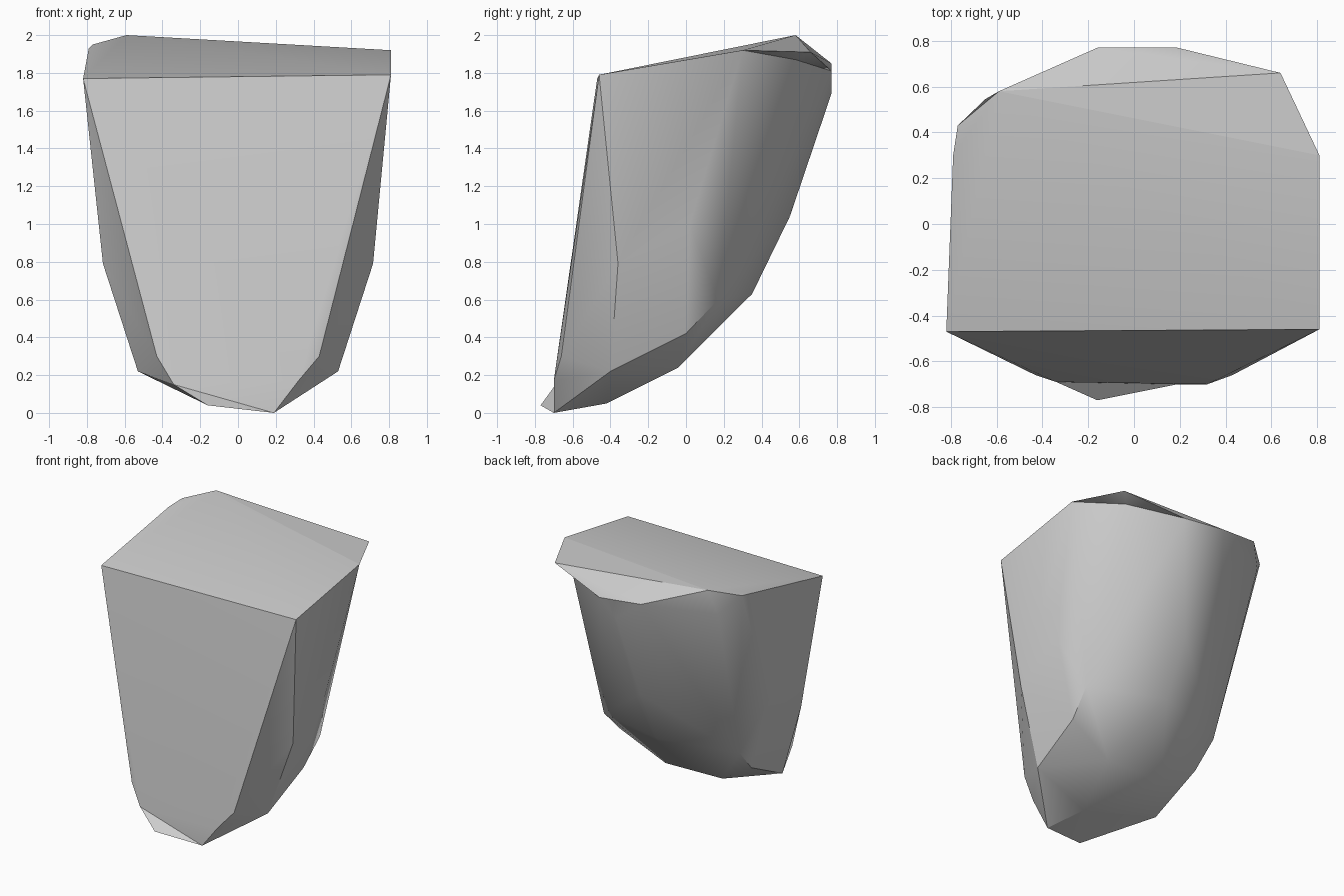
import bpy, bmesh, math
from mathutils import Vector

cube = bpy.data.objects.get("Cube")
if cube:
    bpy.data.objects.remove(cube, do_unlink=True)

# Stone colour
stone = bpy.data.materials.new("stone grey")
stone.use_nodes = True
colour = (0.6, 0.6, 0.6, 1)
stone.diffuse_color = colour
stone.node_tree.nodes["Principled BSDF"].inputs["Base Color"].default_value = colour


def faceted_block(name, points, notch=None):
    """Hull of the corners; notch = (corner triangle, sunken point)."""
    bm = bmesh.new()
    for p in points:
        bm.verts.new(p)
    bmesh.ops.convex_hull(bm, input=bm.verts[:])
    loose = [v for v in bm.verts if not v.link_faces]
    bmesh.ops.delete(bm, geom=loose, context='VERTS')
    if notch:
        corners, sunken = notch
        centre = sum((Vector(c) for c in corners), Vector()) / len(corners)
        face = min(bm.faces, key=lambda f: (f.calc_center_median() - centre).length)
        poked = bmesh.ops.poke(bm, faces=[face])
        poked["verts"][0].co = sunken
    bmesh.ops.dissolve_limit(bm, angle_limit=math.radians(1.5),
                             verts=bm.verts[:], edges=bm.edges[:])
    bmesh.ops.recalc_face_normals(bm, faces=bm.faces[:])
    mesh = bpy.data.meshes.new(name)
    bm.to_mesh(mesh)
    bm.free()
    mesh.materials.append(stone)
    obj = bpy.data.objects.new(name, mesh)
    bpy.context.collection.objects.link(obj)
    bpy.ops.object.select_all(action='DESELECT')
    obj.select_set(True)
    bpy.context.view_layer.objects.active = obj
    bpy.ops.object.shade_smooth_by_angle(angle=math.radians(30))


# Named corners shared between parts
rim_side = (.81, .30, 1.92)
rim_peak = (-.59, .58, 2.0)
rear_left, rear_right = (-.16, .77, 1.85), (.19, .77, 1.81)
under_rim = (.56, .58, 1.87)
foot_tip, foot_side = (.19, -.70, 0), (-.34, -.69, .15)
keel_end = (.10, -.42, .05)
flank_ridge, flank_back = (.715, -.36, .79), (.715, .02, 1.0)

# Main rock: slanted top, flanks and rounded keel
top = [(-.82, -.47, 1.77), (.81, -.46, 1.79), rim_side, rim_peak,
       (-.77, .43, 1.95), (-.79, .30, 1.93), rear_left, rear_right,
       (.05, .77, 1.69), under_rim, (-.65, .545, 1.82)]
flank = [flank_ridge, flank_back, (.57, .17, .60),
         (.55, 0, .42), (.53, -.40, .22), (.43, -.66, .30)]
keel = [(0, .55, 1.04), (0, .35, .63), (-.28, -.04, .25), (.20, -.04, .24),
        keel_end, foot_tip, foot_side, (.32, -.70, .17)]
mirrored = [(-x, y, z) for x, y, z in flank]
faceted_block("rock", top + flank + mirrored + keel,
              ((rim_side, flank_ridge, flank_back), (.75, .20, 1.64)))

# Thin overhanging rim at the rear corner
faceted_block("overhang", [rim_side, (.64, .66, 1.91), rim_peak,
                           rear_left, rear_right, under_rim])

# Small lip jutting from the foot
faceted_block("foot_lip", [foot_side, (-.16, -.77, .04), foot_tip,
                           (-.53, -.40, .22), keel_end])
